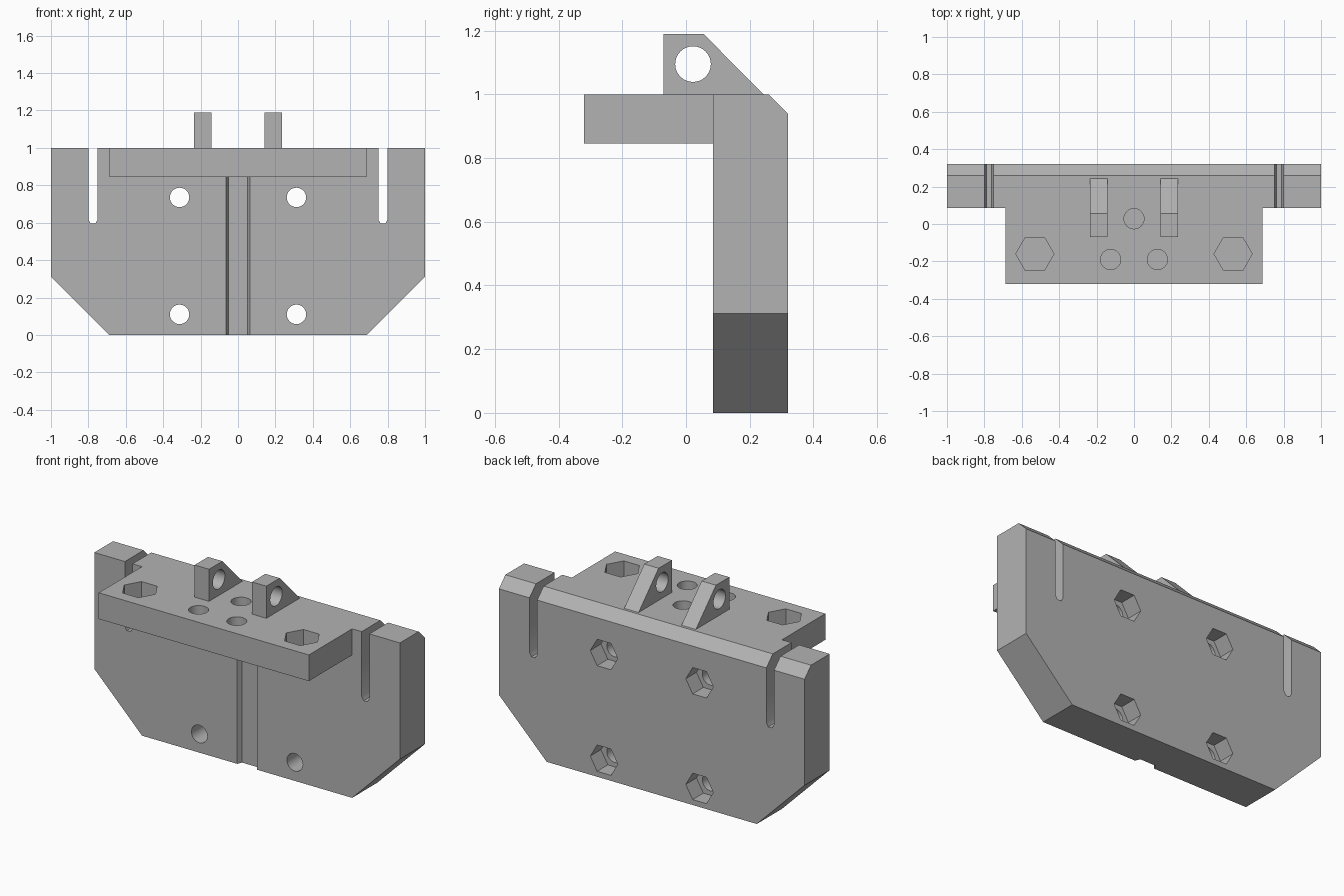
import bpy, bmesh, math

cube = bpy.data.objects.get("Cube")
if cube:
    bpy.data.objects.remove(cube, do_unlink=True)

# Single plain grey material
grey = bpy.data.materials.new("plain_grey")
grey.use_nodes = True
colour = (0.45, 0.45, 0.45, 1)
grey.diffuse_color = colour
grey.node_tree.nodes["Principled BSDF"].inputs["Base Color"].default_value = colour


def prism(name, outline, axis, lo, hi):
    """Extrude a 2D outline along an axis; outline uses the other two axes in order."""
    place = {"x": lambda a, b, t: (t, a, b),
             "y": lambda a, b, t: (a, t, b),
             "z": lambda a, b, t: (a, b, t)}[axis]
    bm = bmesh.new()
    base = bm.faces.new([bm.verts.new(place(a, b, lo)) for a, b in outline])
    grown = bmesh.ops.extrude_face_region(bm, geom=[base])["geom"]
    shift = place(0, 0, hi - lo)
    bmesh.ops.translate(bm, vec=shift, verts=[g for g in grown if isinstance(g, bmesh.types.BMVert)])
    bmesh.ops.recalc_face_normals(bm, faces=bm.faces[:])
    mesh = bpy.data.meshes.new(name)
    bm.to_mesh(mesh)
    bm.free()
    mesh.materials.append(grey)
    obj = bpy.data.objects.new(name, mesh)
    bpy.context.collection.objects.link(obj)
    return obj


def ring(a, b, radius, sides):
    return [(a + radius * math.cos(math.tau * i / sides),
             b + radius * math.sin(math.tau * i / sides)) for i in range(sides)]


def box(a0, a1, b0, b1):
    return [(a0, b0), (a1, b0), (a1, b1), (a0, b1)]


def finish(obj, cutters):
    """Cut every cutter out of the part, then keep sharp edges crisp."""
    for o in bpy.context.selected_objects:
        o.select_set(False)
    bpy.context.view_layer.objects.active = obj
    obj.select_set(True)
    for cutter in cutters:
        cutter.hide_render = True
        mod = obj.modifiers.new("cut", "BOOLEAN")
        mod.operation = "DIFFERENCE"
        mod.solver = "EXACT"
        mod.object = cutter
        bpy.ops.object.modifier_apply(modifier=mod.name)
        bpy.data.objects.remove(cutter, do_unlink=True)
    bpy.ops.object.shade_smooth_by_angle(angle=math.radians(30))


FRONT, BACK, SHELF_X, SHELF_Z = 0.085, 0.32, 0.6875, 0.845

# Upright plate: half outline with slot, mirrored
half = [(SHELF_X, 0), (1, 0.3125), (1, 1), (0.8, 1), (0.8, 0.617),
        (0.7875, 0.595), (0.7625, 0.595), (0.75, 0.617), (0.75, 1)]
plate = prism("back_plate", half + [(-x, z) for x, z in reversed(half)], "y", FRONT, BACK)

# Top rear chamfer and shallow front groove
cuts = [prism("chamfer_cutter", [(0.24, 1.02), (0.34, 0.92), (0.34, 1.02)], "x", -1.1, 1.1),
        prism("groove_cutter", [(-0.065, FRONT), (-0.052, FRONT + 0.028), (0.052, FRONT + 0.028),
                                (0.065, FRONT), (0.065, 0), (-0.065, 0)], "z", -0.1, SHELF_Z)]

# Bolt holes with hexagonal nut pockets at the rear
for x in (-0.3125, 0.3125):
    for z in (0.11, 0.735):
        cuts.append(prism("bolt_cutter", ring(x, z, 0.052, 32), "y", 0, 0.5))
        cuts.append(prism("nut_cutter", ring(x, z, 0.09, 6), "y", BACK - 0.1, 0.5))
finish(plate, cuts)

# Front shelf with blind round and hexagonal pockets
shelf = prism("front_shelf", box(-SHELF_X, SHELF_X, -0.32, FRONT), "z", SHELF_Z, 1)
cuts = [prism("round_cutter", ring(x, y, 0.054, 32), "z", 0.9, 1.1)
        for x, y in ((0, 0.028), (-0.125, -0.19), (0.125, -0.19))]
cuts += [prism("hex_cutter", ring(x, -0.16, 0.102, 6), "z", 0.9, 1.1) for x in (-0.53, 0.53)]
finish(shelf, cuts)

# Pair of drilled hinge lugs
for side, x in (("right", -0.1875), ("left", 0.1875)):
    lug = prism(side + "_lug", [(-0.07, 1), (0.243, 1), (0.055, 1.19), (-0.07, 1.19)],
                "x", x - 0.047, x + 0.047)
    finish(lug, [prism("pin_cutter", ring(0.022, 1.095, 0.056, 32), "x", x - 0.2, x + 0.2)])
